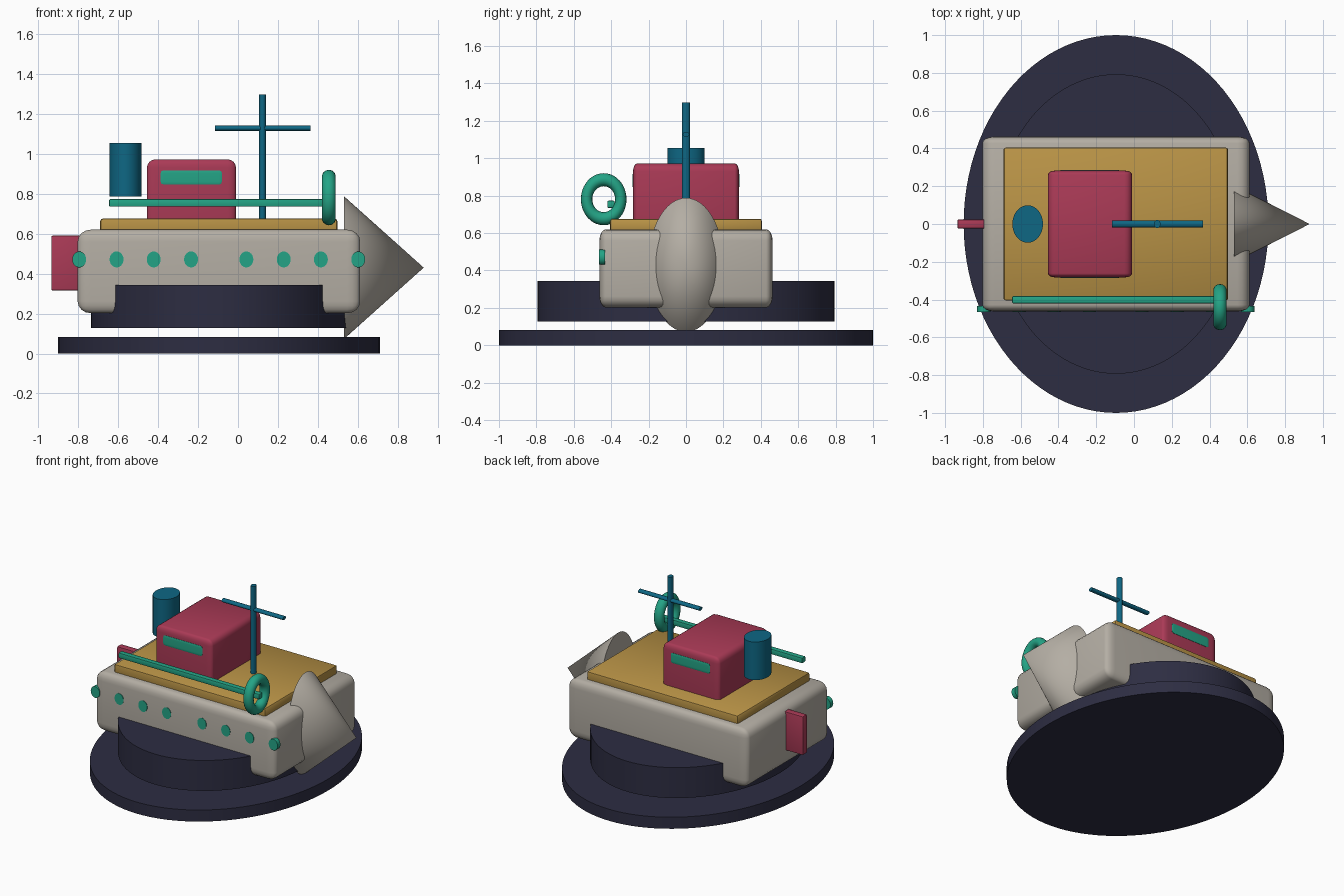
import bpy, bmesh, math
from mathutils import Matrix, Vector

if "Cube" in bpy.data.objects:
    bpy.data.objects.remove(bpy.data.objects["Cube"])


def material(name, rgb):
    m = bpy.data.materials.new(name)
    lin = [((c / 255 + 0.055) / 1.055) ** 2.4 for c in rgb]
    m.diffuse_color = (*lin, 1)
    m.use_nodes = True
    m.node_tree.nodes["Principled BSDF"].inputs["Base Color"].default_value = m.diffuse_color
    return m


NAVY = material("navy", (45, 45, 66))
GREY = material("warm grey", (180, 174, 164))
OCHRE = material("ochre", (185, 147, 70))
RED = material("crimson", (170, 58, 86))
GREEN = material("sea green", (36, 164, 134))
BLUE = material("teal blue", (14, 103, 132))


def finish(name, bm, mat):
    bmesh.ops.recalc_face_normals(bm, faces=bm.faces)
    me = bpy.data.meshes.new(name)
    bm.to_mesh(me)
    bm.free()
    me.materials.append(mat)
    ob = bpy.data.objects.new(name, me)
    bpy.context.collection.objects.link(ob)
    bpy.context.view_layer.objects.active = ob
    for o in bpy.context.selected_objects:
        o.select_set(False)
    ob.select_set(True)
    bpy.ops.object.shade_smooth_by_angle(angle=math.radians(35))
    return ob


def box(name, mat, lo, hi, round_=None, segs=4):
    """Box between two corners; round_ gives the edge radius along each axis."""
    lo, hi = Vector(lo), Vector(hi)
    r = Vector(round_ or (1, 1, 1))
    size = hi - lo
    bm = bmesh.new()
    bmesh.ops.create_cube(bm, size=1)
    bmesh.ops.scale(bm, vec=[s / k for s, k in zip(size, r)], verts=bm.verts)
    if round_:
        bmesh.ops.bevel(bm, geom=bm.edges[:], offset=1, segments=segs,
                        profile=0.5, affect='EDGES')
    bmesh.ops.scale(bm, vec=r, verts=bm.verts)
    bmesh.ops.translate(bm, vec=(lo + hi) / 2, verts=bm.verts)
    return finish(name, bm, mat)


def drum(name, mat, centre, half, axis='Z', top=1.0, segs=32):
    """Elliptic cylinder, or cone when top is 0, with half sizes on x, y, z."""
    bm = bmesh.new()
    bmesh.ops.create_cone(bm, cap_ends=True, segments=segs,
                          radius1=1, radius2=top, depth=2)
    if axis == 'X':
        bmesh.ops.rotate(bm, matrix=Matrix.Rotation(math.pi / 2, 3, 'Y'), verts=bm.verts)
    if axis == 'Y':
        bmesh.ops.rotate(bm, matrix=Matrix.Rotation(math.pi / 2, 3, 'X'), verts=bm.verts)
    bmesh.ops.scale(bm, vec=half, verts=bm.verts)
    bmesh.ops.translate(bm, vec=centre, verts=bm.verts)
    return finish(name, bm, mat)


def ring(name, mat, centre, half, tube=0.25, major=40, minor=14):
    """Torus around the x axis, stretched to the given half sizes."""
    bm = bmesh.new()
    rows = []
    for i in range(major):
        a = math.tau * i / major
        row = []
        for j in range(minor):
            b = math.tau * j / minor
            rad = 1 - tube + tube * math.cos(b)
            row.append(bm.verts.new((centre[0] + half[0] * math.sin(b),
                                     centre[1] + half[1] * rad * math.cos(a),
                                     centre[2] + half[2] * rad * math.sin(a))))
        rows.append(row)
    for i in range(major):
        p, q = rows[i], rows[(i + 1) % major]
        for j in range(minor):
            k = (j + 1) % minor
            bm.faces.new((p[j], q[j], q[k], p[k]))
    return finish(name, bm, mat)


# Stand: two oval discs
drum("base_disc", NAVY, (-0.095, 0, 0.041), (0.807, 1.0, 0.041), segs=96)
drum("upper_disc", NAVY, (-0.095, 0, 0.235), (0.64, 0.793, 0.108), segs=96)

# Hull, bow and rudder
box("hull", GREY, (-0.803, -0.463, 0.202), (0.612, 0.463, 0.62), (0.065, 0.035, 0.06))
drum("bow_cone", GREY, (0.73, 0, 0.43), (0.2, 0.203, 0.358), axis='X', top=0, segs=64)
box("rudder", RED, (-0.935, -0.024, 0.315), (-0.78, 0.024, 0.59), (0.008, 0.006, 0.008), 2)

# Deck and cabin
box("deck", OCHRE, (-0.69, -0.405, 0.60), (0.497, 0.405, 0.676), (0.015, 0.008, 0.012), 2)
box("cabin", RED, (-0.456, -0.283, 0.60), (-0.01, 0.283, 0.972), (0.042, 0.022, 0.042))
for side, label in ((-1, "front"), (1, "rear")):
    y = side * 0.283
    box("cabin_window_" + label, GREEN, (-0.388, y - 0.004, 0.846),
        (-0.08, y + 0.004, 0.917), (0.015, 0.002, 0.015), 2)

# Portholes along the front side
for i, x in enumerate((-0.795, -0.608, -0.422, -0.235, 0.042, 0.229, 0.415, 0.602)):
    drum("porthole_%d" % (i + 1), GREEN, (x, -0.45, 0.471), (0.035, 0.016, 0.04),
         axis='Y', segs=24)

# Funnel, mast and crossbar
drum("funnel", BLUE, (-0.563, 0, 0.92), (0.081, 0.099, 0.135), segs=48)
drum("mast", BLUE, (0.123, 0, 0.975), (0.0175, 0.022, 0.322), segs=20)
drum("crossbar", BLUE, (0.124, 0, 1.128), (0.24, 0.018, 0.013), axis='X', segs=16)

# Handrail and life ring
box("handrail", GREEN, (-0.645, -0.42, 0.735), (0.46, -0.382, 0.773), (0.005, 0.005, 0.005), 2)
ring("life_ring", GREEN, (0.455, -0.44, 0.781), (0.035, 0.122, 0.139))
